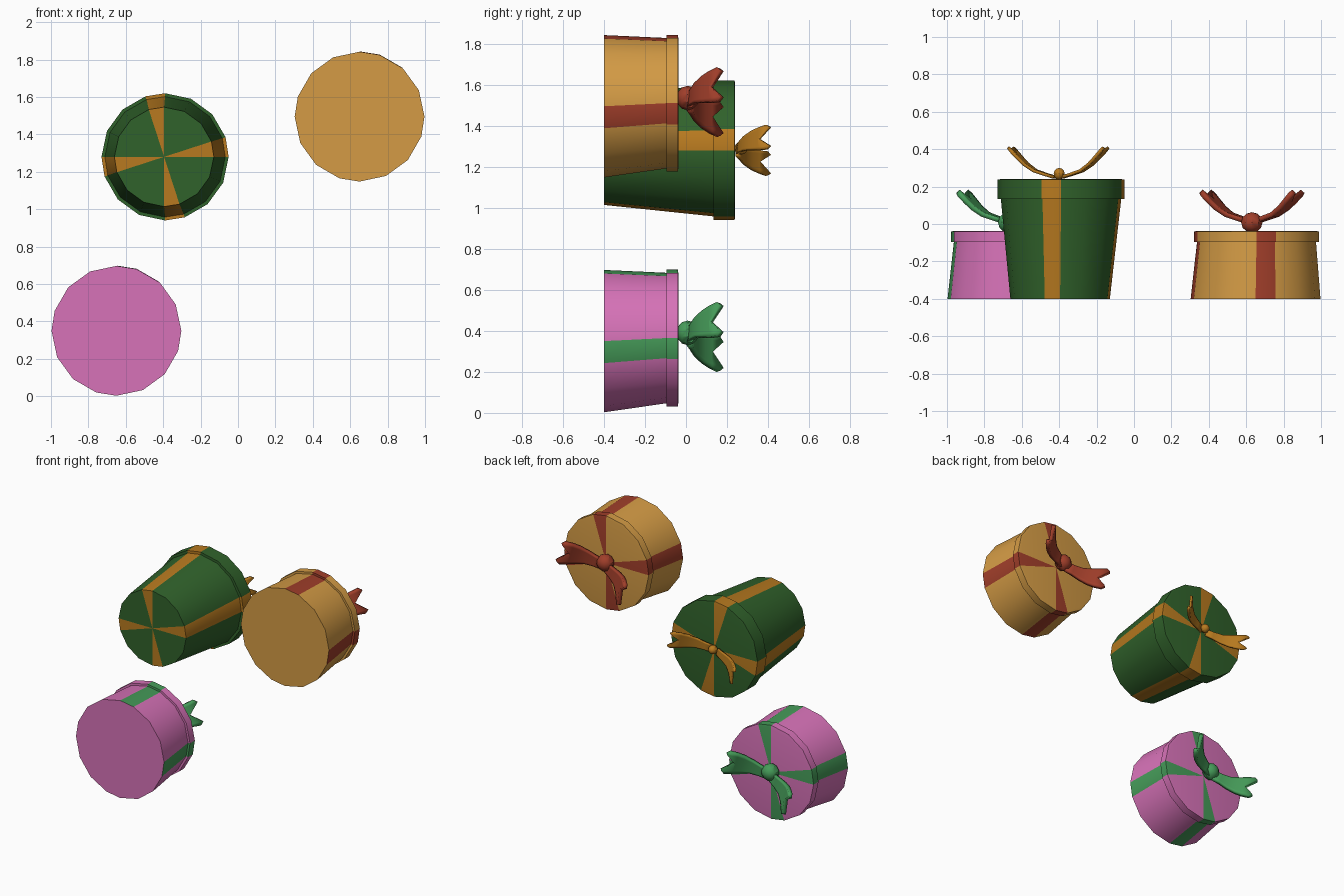
import bpy, bmesh, math
from mathutils import Vector

if "Cube" in bpy.data.objects:
    bpy.data.objects.remove(bpy.data.objects["Cube"])


def mat(name, r, g, b):
    m = bpy.data.materials.new(name)
    m.diffuse_color = (r, g, b, 1)
    m.use_nodes = True
    m.node_tree.nodes["Principled BSDF"].inputs["Base Color"].default_value = m.diffuse_color
    return m


PINK = mat("pink paper", 0.68, 0.17, 0.48)
GOLD = mat("gold paper", 0.66, 0.33, 0.06)
DARK_GREEN = mat("dark green paper", 0.03, 0.122, 0.024)
RED = mat("red ribbon", 0.35, 0.048, 0.023)
GREEN = mat("green ribbon", 0.061, 0.33, 0.10)
ORANGE = mat("orange ribbon", 0.48, 0.195, 0.014)


def finish(bm, name, mats):
    bmesh.ops.recalc_face_normals(bm, faces=bm.faces)
    me = bpy.data.meshes.new(name)
    bm.to_mesh(me)
    bm.free()
    ob = bpy.data.objects.new(name, me)
    bpy.context.collection.objects.link(ob)
    for m in mats:
        me.materials.append(m)
    bpy.ops.object.select_all(action='DESELECT')
    ob.select_set(True)
    bpy.context.view_layer.objects.active = ob
    bpy.ops.object.shade_smooth_by_angle(angle=math.radians(32))
    return ob


def box(name, profile, phase, mats, ribbon_on_base):
    """Round box along y. Profile rows: y, radius, centre x, centre z."""
    # each quarter: one 18 degree ribbon side, then three 24 degree sides
    angles = [math.radians(phase + 90 * q + s) for q in range(4) for s in (0, 18, 42, 66)]
    n = len(angles)
    bm = bmesh.new()
    rings = [[bm.verts.new((cx + r * math.cos(a), y, cz + r * math.sin(a))) for a in angles]
             for y, r, cx, cz in profile]
    caps = [bm.verts.new((p[2], p[0], p[3])) for p in (profile[0], profile[-1])]
    for i in range(n):
        j = (i + 1) % n
        ribbon = 1 if i % 4 == 0 else 0
        for a, b in zip(rings, rings[1:]):
            bm.faces.new((a[i], a[j], b[j], b[i])).material_index = ribbon
        base = bm.faces.new((rings[0][j], rings[0][i], caps[0]))
        base.material_index = ribbon if ribbon_on_base else 0
        bm.faces.new((rings[-1][i], rings[-1][j], caps[1])).material_index = ribbon
    return finish(bm, name, mats)


# ribbon tail stations: distance from knot, rise off the lid, half width
TAIL = [(0.02, 0.015, 0.035), (0.07, 0.03, 0.038), (0.13, 0.05, 0.05),
        (0.18, 0.085, 0.068), (0.215, 0.12, 0.08), (0.265, 0.175, 0.09)]


def tail(name, origin, side, tilt, width, thick, material):
    ca, sa = math.cos(tilt), math.sin(tilt)
    columns = ((-1, 0.7), (-0.75, 1), (0, 0.0), (0.75, 1), (1, 0.7))
    bm = bmesh.new()
    rows = []
    for k, st in enumerate(TAIL):
        row = []
        for w, reach in columns:
            u, y, hw = st
            if k == len(TAIL) - 1:  # swallow-tail notch
                prev = TAIL[k - 1]
                reach = max(reach, 0.05)
                u, y, hw = (p + (q - p) * reach for p, q in zip(prev, st))
            u, v = side * u, w * hw * width
            row.append(bm.verts.new(Vector(origin) + Vector((u * ca - v * sa, y, u * sa + v * ca))))
        rows.append(row)
    for a, b in zip(rows, rows[1:]):
        for i in range(len(columns) - 1):
            bm.faces.new((a[i], a[i + 1], b[i + 1], b[i]))
    ob = finish(bm, name, [material])
    mod = ob.modifiers.new("thickness", 'SOLIDIFY')
    mod.thickness, mod.offset = thick, 0


def knot(name, centre, radius, depth, material):
    bm = bmesh.new()
    bmesh.ops.create_uvsphere(bm, u_segments=10, v_segments=6, radius=1)
    for v in bm.verts:  # poles point along y
        x, y, z = v.co
        v.co = Vector(centre) + Vector((x * radius, z * depth, -y * radius))
    finish(bm, name, [material])


def bow(name, origin, knot_centre, radius, depth, tilt, width, thick, material):
    knot(name + "_knot", knot_centre, radius, depth, material)
    for side, label in ((1, "right"), (-1, "left")):
        tail(f"{name}_{label}_tail", origin, side, math.radians(tilt), width, thick, material)


# two squat boxes, same shape
for name, x, z, paper, ribbon in (("gold", 0.65, 1.495, GOLD, RED), ("pink", -0.65, 0.35, PINK, GREEN)):
    lx, lz = x + 0.005, z + 0.015
    box(name + "_box", [(-0.40, 0.347, x, z), (-0.095, 0.318, lx, lz), (-0.095, 0.333, lx, lz),
                        (-0.04, 0.333, lx, lz), (-0.037, 0.315, lx, lz)],
        -18, [paper, ribbon], False)
    bow(name + "_box_bow", (x - 0.02, 0.0, lz + 0.005), (x - 0.02, 0.008, z + 0.04),
        0.06, 0.055, 20, 1.0, 0.026, ribbon)

# tall flared box
gx, gz = -0.39, 1.28
box("green_box", [(-0.40, 0.266, gx - 0.005, gz), (0.135, 0.322, gx, gz), (0.135, 0.34, gx, gz),
                  (0.237, 0.34, gx, gz), (0.24, 0.322, gx, gz)],
    0, [DARK_GREEN, ORANGE], True)
bow("green_box_bow", (-0.405, 0.235, gz), (-0.40, 0.268, gz + 0.01),
    0.031, 0.032, 15, 0.7, 0.016, ORANGE)
